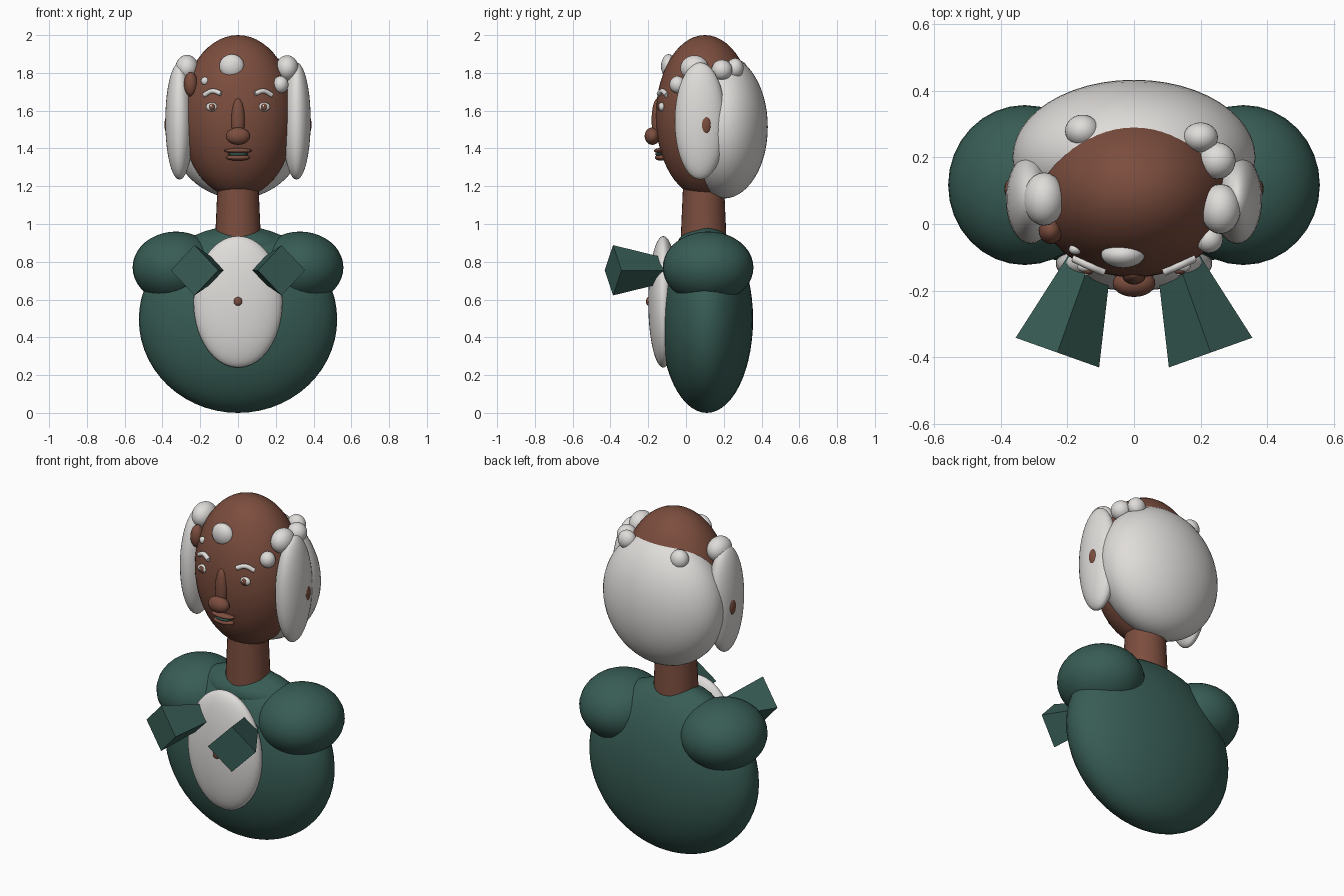
import bpy, math
from mathutils import Vector

if "Cube" in bpy.data.objects:
    bpy.data.objects.remove(bpy.data.objects["Cube"])


def material(name, rgb):
    m = bpy.data.materials.new(name)
    m.diffuse_color = (*rgb, 1)
    m.use_nodes = True
    m.node_tree.nodes["Principled BSDF"].inputs["Base Color"].default_value = m.diffuse_color
    return m


SKIN = material("brown_skin", (0.20, 0.075, 0.048))
WHITE = material("soft_white", (0.74, 0.72, 0.70))
GREEN = material("deep_green", (0.039, 0.108, 0.090))


def finish(name, mat, smooth=True):
    ob = bpy.context.object
    ob.name = name
    ob.data.materials.append(mat)
    if smooth:
        bpy.ops.object.shade_smooth_by_angle(angle=math.radians(40))
    return ob


def ellipsoid(name, mat, loc, radii, seg=32):
    bpy.ops.mesh.primitive_uv_sphere_add(segments=seg, ring_count=seg // 2 + 4, location=loc)
    bpy.context.object.scale = radii
    bpy.ops.object.transform_apply(location=False, rotation=False, scale=True)
    return finish(name, mat)


HEAD_C, HEAD_R = (0, 0.1, 1.57), (0.30, 0.26, 0.43)


def face_y(x, z):
    """y of the front of the head at x, z"""
    k = 1 - (x / HEAD_R[0]) ** 2 - ((z - HEAD_C[2]) / HEAD_R[2]) ** 2
    return HEAD_C[1] - HEAD_R[1] * math.sqrt(max(k, 0))


# torso, collar, shirt front and button
ellipsoid("torso", GREEN, (0, 0.11, 0.495), (0.525, 0.245, 0.495), 48)
ellipsoid("collar", GREEN, (0, 0.1, 0.88), (0.26, 0.15, 0.10))
ellipsoid("shirt_front", WHITE, (0, -0.12, 0.588), (0.235, 0.08, 0.348), 48)
ellipsoid("button", SKIN, (0, -0.198, 0.59), (0.023, 0.014, 0.023), 16)

# neck and head
bpy.ops.mesh.primitive_cone_add(vertices=32, radius1=0.122, radius2=0.108, depth=0.32,
                                location=(0, 0.093, 1.06))
finish("neck", SKIN)
ellipsoid("head", SKIN, HEAD_C, HEAD_R, 48)
ellipsoid("back_hair", WHITE, (0, 0.2, 1.514), (0.365, 0.233, 0.379), 48)

for s, side in ((-1, "left"), (1, "right")):
    # shoulders and square flared lapels
    ellipsoid("shoulder_" + side, GREEN, (s * 0.328, 0.117, 0.77), (0.23, 0.24, 0.19))
    d = Vector((s * 0.335, -0.942, 0))
    wide_end = Vector((s * 0.23, -0.386, 0.755))
    bpy.ops.mesh.primitive_cone_add(vertices=4, radius1=0.05, radius2=0.133, depth=0.36,
                                    location=wide_end - d * 0.18,
                                    rotation=d.to_track_quat('Z', 'Y').to_euler())
    finish("lapel_" + side, GREEN, False)

    # side hair and ear
    ellipsoid("side_hair_" + side, WHITE, (s * 0.31, 0.075, 1.545), (0.075, 0.135, 0.31))
    ellipsoid("ear_" + side, SKIN, (s * 0.377, 0.105, 1.525), (0.012, 0.026, 0.046), 16)

    # eye with iris and glint
    ex, ez = s * 0.138, 1.62
    ey = face_y(ex, ez)
    ellipsoid("eyeball_" + side, WHITE, (ex, ey, ez), (0.032, 0.018, 0.024), 20)
    ellipsoid("iris_" + side, SKIN, (ex, ey - 0.013, ez), (0.017, 0.010, 0.019), 16)
    ellipsoid("glint_" + side, WHITE, (ex - 0.004, ey - 0.022, ez + 0.005), (0.006, 0.004, 0.006), 12)

    # arched eyebrow following the face
    cu = bpy.data.curves.new("eyebrow_" + side, 'CURVE')
    cu.dimensions = '3D'
    cu.bevel_depth = 0.013
    cu.bevel_resolution = 3
    cu.use_fill_caps = True
    sp = cu.splines.new('BEZIER')
    path = ((0.09, 1.69), (0.135, 1.704), (0.18, 1.682))
    sp.bezier_points.add(len(path) - 1)
    for p, (x, z) in zip(sp.bezier_points, path):
        p.co = (s * x, face_y(x, z) - 0.006, z)
        p.handle_left_type = p.handle_right_type = 'AUTO'
    cu.materials.append(WHITE)
    bpy.context.collection.objects.link(bpy.data.objects.new("eyebrow_" + side, cu))

# nose and mouth
ellipsoid("nose_bridge", SKIN, (0, -0.152, 1.55), (0.036, 0.03, 0.115), 24)
ellipsoid("nose_tip", SKIN, (0, -0.178, 1.465), (0.064, 0.041, 0.046), 24)
ellipsoid("upper_lip", SKIN, (0, -0.137, 1.388), (0.073, 0.032, 0.014), 24)
ellipsoid("lower_lip", SKIN, (0, -0.132, 1.352), (0.064, 0.032, 0.017), 24)
ellipsoid("mouth_gap", GREEN, (0, -0.133, 1.37), (0.052, 0.030, 0.012), 24)

# curls and spots around the crown
curls = (
    ((-0.27, 0.075, 1.825), (0.062, 0.080, 0.070)),
    ((-0.155, 0.28, 1.81), (0.052, 0.048, 0.055)),
    ((0.26, 0.045, 1.825), (0.060, 0.075, 0.068)),
    ((0.25, 0.19, 1.815), (0.055, 0.055, 0.055)),
    ((0.20, 0.26, 1.825), (0.052, 0.045, 0.053)),
    ((0.225, -0.045, 1.738), (0.042, 0.042, 0.045)),
    ((-0.033, -0.092, 1.835), (0.066, 0.040, 0.064)),
    ((-0.175, -0.076, 1.757), (0.021, 0.016, 0.021)),
)
for i, (loc, radii) in enumerate(curls):
    ellipsoid(f"curl_{i + 1}", WHITE, loc, radii, 24)
ellipsoid("temple_bump", SKIN, (-0.25, -0.02, 1.74), (0.036, 0.040, 0.065), 24)
